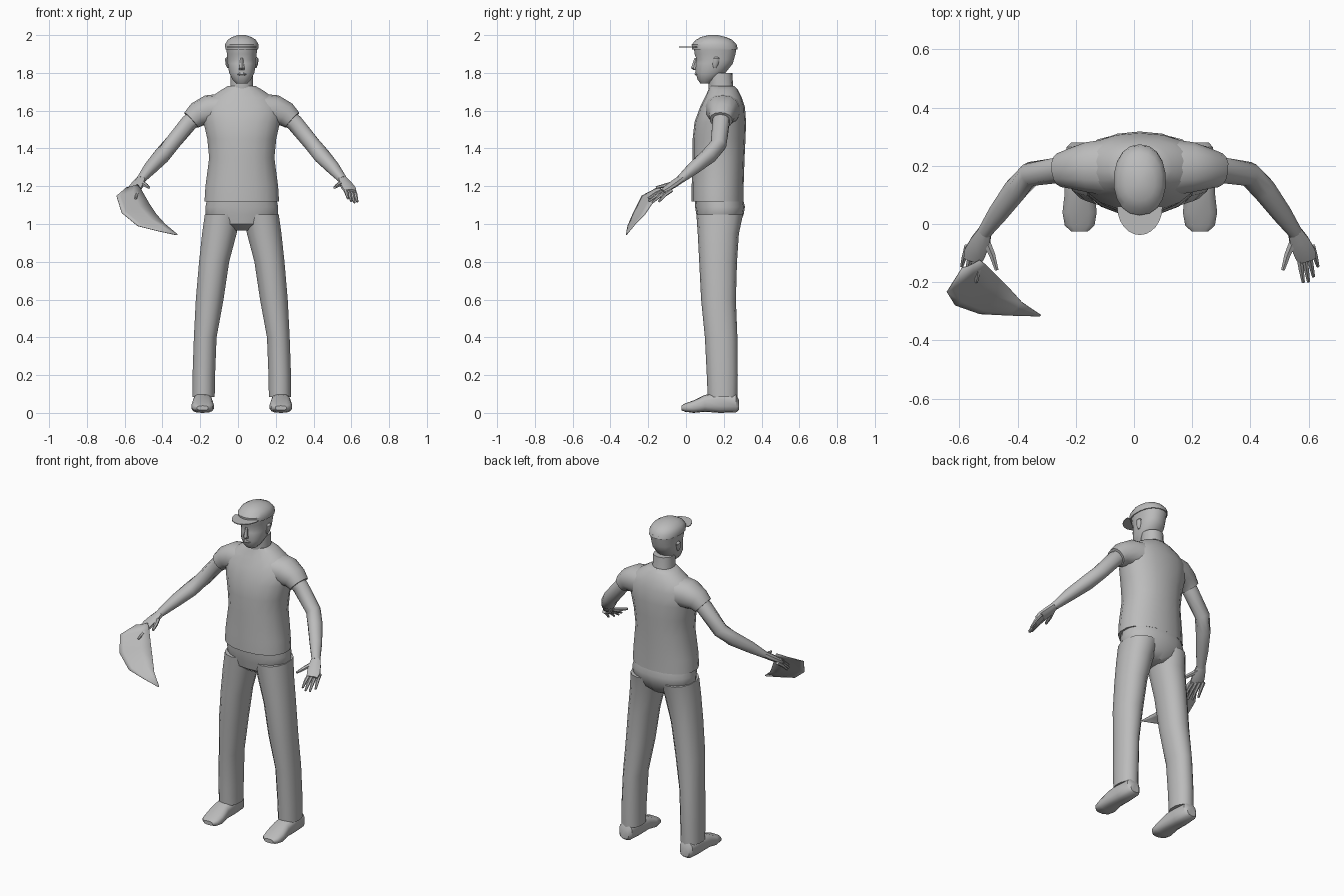
import bpy, bmesh, math
from mathutils import Vector

cube = bpy.data.objects.get("Cube")
if cube:
    bpy.data.objects.remove(cube, do_unlink=True)

MID = 0.02  # body centre line in x
UP = Vector((0, 0, 1))

grey = bpy.data.materials.new("plain_grey")
grey.use_nodes = True
colour = (0.5, 0.5, 0.5, 1)
grey.diffuse_color = colour
grey.node_tree.nodes["Principled BSDF"].inputs["Base Color"].default_value = colour


def finish(name, bm, angle=40):
    """Turn a bmesh into a shaded object."""
    bmesh.ops.recalc_face_normals(bm, faces=bm.faces)
    mesh = bpy.data.meshes.new(name)
    bm.to_mesh(mesh)
    bm.free()
    mesh.materials.append(grey)
    mesh.shade_smooth()
    mesh.set_sharp_from_angle(angle=math.radians(angle))
    obj = bpy.data.objects.new(name, mesh)
    bpy.context.collection.objects.link(obj)
    return obj


def loft(name, rings, sides=14, power=2.2):
    """Skin rings of (centre, half axis u, half axis v)."""
    bm = bmesh.new()
    loops = []
    for centre, u, v in rings:
        loop = []
        for i in range(sides):
            t = math.tau * (i + 0.5) / sides
            c, s = math.cos(t), math.sin(t)
            a = math.copysign(abs(c) ** (2 / power), c)
            b = math.copysign(abs(s) ** (2 / power), s)
            loop.append(bm.verts.new(centre + u * a + v * b))
        loops.append(loop)
    for low, high in zip(loops, loops[1:]):
        for i in range(sides):
            j = (i + 1) % sides
            bm.faces.new((low[i], low[j], high[j], high[i]))
    bm.faces.new(loops[0])
    bm.faces.new(loops[-1])
    return finish(name, bm)


def stack(name, rows, **options):
    """Loft level rings given as (z, x min, x max, y min, y max)."""
    rings = []
    for z, x0, x1, y0, y1 in rows:
        rings.append((Vector(((x0 + x1) / 2, (y0 + y1) / 2, z)),
                      Vector(((x1 - x0) / 2, 0, 0)), Vector((0, (y1 - y0) / 2, 0))))
    return loft(name, rings, **options)


def centred(name, rows, **options):
    """Stack that is symmetric about the centre line: (z, half width, y min, y max)."""
    return stack(name, [(z, MID - w, MID + w, y0, y1) for z, w, y0, y1 in rows], **options)


def tube(name, points, radii, side, **options):
    """Loft along a path; radii are (level radius, upright radius)."""
    path = [Vector((MID + side * x, y, z)) for x, y, z in points]
    rings = []
    for i, p in enumerate(path):
        along = (path[min(i + 1, len(path) - 1)] - path[max(i - 1, 0)]).normalized()
        level = along.cross(UP).normalized()
        rings.append((p, level * radii[i][0], level.cross(along) * radii[i][1]))
    return loft(name, rings, **options)


# Shirt body
centred("shirt", [
    (1.12, .20, .03, .305), (1.2, .195, .03, .305), (1.35, .175, .035, .31),
    (1.45, .185, .035, .315), (1.54, .205, .045, .318), (1.62, .215, .075, .312),
    (1.67, .17, .10, .295), (1.71, .11, .118, .275), (1.73, .075, .125, .255)], sides=18)

# Trouser seat
centred("trouser_seat", [
    (.965, .06, .11, .25), (1.0, .16, .065, .285), (1.05, .195, .055, .305),
    (1.09, .195, .048, .312), (1.14, .185, .045, .30)], sides=18)

# Neck and head
centred("neck", [(1.64, .07, .13, .27), (1.72, .062, .12, .25), (1.8, .06, .12, .245)])
centred("head", [
    (1.745, .03, .075, .13), (1.765, .05, .06, .16), (1.8, .068, .05, .21),
    (1.85, .076, .05, .25), (1.87, .077, .055, .255), (1.9, .08, .043, .264),
    (1.94, .085, .04, .27)], sides=16)
centred("nose", [(1.815, .016, .04, .08), (1.825, .017, .027, .08), (1.88, .007, .045, .08)],
        sides=6)
centred("lips", [(1.785, .02, .05, .09), (1.792, .026, .043, .09), (1.802, .02, .047, .09)],
        sides=8)

# Cap crown
centred("cap_crown", [
    (1.925, .088, .032, .274), (1.95, .09, .03, .268), (1.975, .076, .052, .245),
    (1.99, .052, .08, .21), (2.0, .02, .12, .17)], sides=18)

# Cap visor: thin half ellipse
bm = bmesh.new()
rim = []
for i in range(13):
    t = math.pi * i / 12
    rim.append(bm.verts.new((MID + .078 * math.cos(t), .06 - .098 * math.sin(t), 1.934)))
face = bm.faces.new(rim)
moved = bmesh.ops.extrude_face_region(bm, geom=[face])["geom"]
bmesh.ops.translate(bm, vec=(0, 0, .005),
                    verts=[g for g in moved if isinstance(g, bmesh.types.BMVert)])
finish("cap_visor", bm)

# Paired parts
FINGERS = {"index": (.562, -.2, 1.135), "middle": (.58, -.198, 1.12),
           "ring": (.597, -.18, 1.113), "little": (.612, -.145, 1.118)}
for side, label in ((1, "left"), (-1, "right")):
    # Ear
    stack(label + "_ear", [
        (z, *sorted((MID + side * .06, MID + side * out)), y0, y1)
        for z, out, y0, y1 in ((1.825, .078, .145, .16), (1.845, .087, .14, .172),
                               (1.875, .09, .142, .18), (1.885, .08, .15, .17))], sides=8)

    # Trouser leg
    stack(label + "_trouser_leg", [
        (z, *sorted((MID + side * inner, MID + side * outer)), y0, y1)
        for z, inner, outer, y0, y1 in (
            (.085, .142, .263, .115, .272), (.2, .14, .262, .11, .274),
            (.4, .132, .255, .10, .272), (.6, .095, .245, .08, .264),
            (.8, .065, .228, .07, .27), (.95, .025, .212, .062, .28),
            (1.05, .005, .198, .055, .302))])

    # Shoe, from heel to toe
    shoe = ((.28, .03, .015, .07), (.265, .045, .003, .1), (.18, .05, 0, .11),
            (.1, .053, .006, .095), (.04, .06, 0, .066), (-.005, .052, .006, .05),
            (-.025, .03, .014, .038))
    loft(label + "_shoe", [
        (Vector((MID + side * .207, y, (low + top) / 2)), Vector((w, 0, 0)),
         Vector((0, 0, (top - low) / 2))) for y, w, low, top in shoe], power=2.8)

    # Sleeve and bare arm
    tube(label + "_sleeve", [(.1, .195, 1.605), (.18, .195, 1.6), (.235, .19, 1.58),
                             (.268, .186, 1.55)],
         [(.1, .085), (.088, .082), (.07, .066), (.06, .054)], side)
    tube(label + "_arm", [(.2, .19, 1.6), (.28, .185, 1.535), (.375, .172, 1.42),
                          (.425, .12, 1.36), (.485, .04, 1.295), (.535, -.03, 1.235)],
         [(.045, .045), (.046, .045), (.042, .043), (.043, .042), (.036, .034),
          (.025, .021)], side, sides=10)

    # Hand
    tube(label + "_palm", [(.53, -.02, 1.242), (.548, -.06, 1.215), (.567, -.1, 1.188),
                           (.575, -.125, 1.173)],
         [(.024, .02), (.036, .019), (.04, .016), (.034, .011)], side, sides=8)
    for i, (finger, tip) in enumerate(FINGERS.items()):
        base = Vector((.548 + .015 * i, -.112 + .012 * i, 1.18))
        tip = Vector(tip)
        bend = base.lerp(tip, .5) + UP * .006
        tube(f"{label}_{finger}_finger", [base, bend, tip],
             [(.011, .011), (.01, .01), (.006, .006)], side, sides=6)
    tube(label + "_thumb", [(.532, -.05, 1.22), (.508, -.105, 1.205), (.492, -.158, 1.193)],
         [(.015, .014), (.012, .011), (.007, .007)], side, sides=6)

# Curved cloth hanging from the right hand
outer = [(-.59, -.15, 1.195), (-.643, -.235, 1.15), (-.615, -.28, 1.06),
         (-.53, -.31, .99), (-.43, -.315, .965), (-.325, -.318, .942)]
inner = [(-.53, -.125, 1.21), (-.51, -.14, 1.18), (-.47, -.18, 1.11),
         (-.43, -.22, 1.05), (-.385, -.27, 1.0), (-.32, -.314, .946)]
bm = bmesh.new()
rows = []
for a, b in zip(outer, inner):
    a, b = Vector(a), Vector(b)
    sag = Vector((-.1, -.1, -.05)) * (a - b).length
    rows.append([bm.verts.new(a.lerp(b, k / 4) + sag * math.sin(math.pi * k / 4))
                 for k in range(5)])
for low, high in zip(rows, rows[1:]):
    for k in range(4):
        bm.faces.new((low[k], low[k + 1], high[k + 1], high[k]))
cloth = finish("held_cloth", bm)
thick = cloth.modifiers.new("thickness", "SOLIDIFY")
thick.thickness = .003
